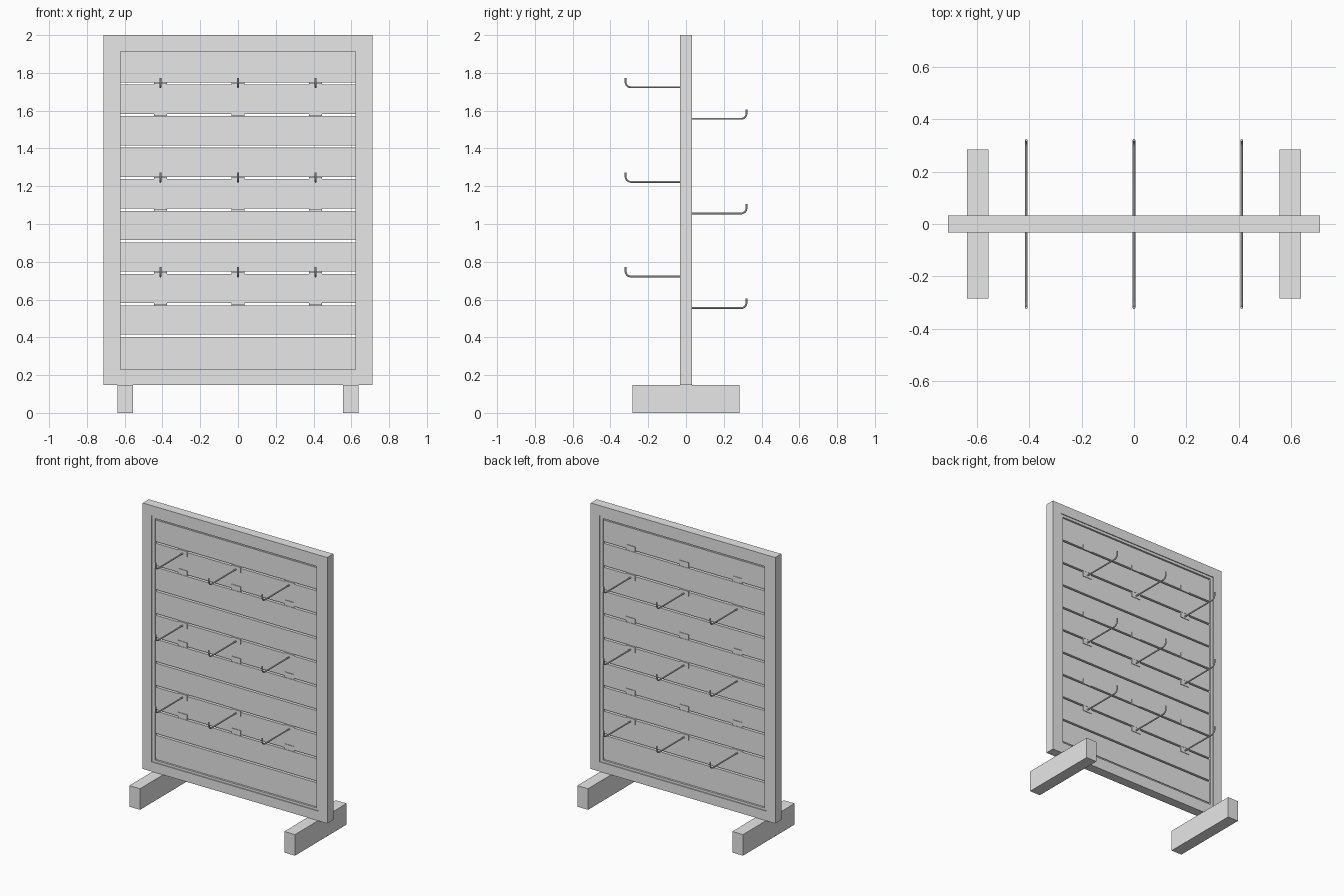
import bpy
import math

if "Cube" in bpy.data.objects:
    bpy.data.objects.remove(bpy.data.objects["Cube"], do_unlink=True)

grey = bpy.data.materials.new("neutral grey")
grey.use_nodes = True
GREY = (0.8, 0.8, 0.8, 1)
grey.diffuse_color = GREY
grey.node_tree.nodes["Principled BSDF"].inputs["Base Color"].default_value = GREY


def box(name, x, y, z):
    """Box spanning the given (low, high) ranges."""
    spans = (x, y, z)
    bpy.ops.mesh.primitive_cube_add(size=1, location=[sum(s) / 2 for s in spans])
    ob = bpy.context.object
    ob.name = name
    ob.scale = [s[1] - s[0] for s in spans]
    bpy.ops.object.transform_apply(location=False, rotation=False, scale=True)
    ob.data.materials.append(grey)
    return ob


def border(name, outer, inner, depth):
    """Rectangular ring; outer and inner are (half width, bottom, top)."""
    (ox, ob, ot), (ix, ib, it) = outer, inner
    faces = []
    verts = []
    for y in (-depth, depth):
        for hx, b, t in (outer, inner):
            verts += [(-hx, y, b), (hx, y, b), (hx, y, t), (-hx, y, t)]
    for i in range(4):
        j = (i + 1) % 4
        faces.append((i, j, j + 4, i + 4))
        faces.append((i + 8, i + 12, j + 12, j + 8))
        faces.append((i, i + 8, j + 8, j))
        faces.append((i + 4, j + 4, j + 12, i + 12))
    mesh = bpy.data.meshes.new(name)
    mesh.from_pydata(verts, [], faces)
    mesh.materials.append(grey)
    ring = bpy.data.objects.new(name, mesh)
    bpy.context.collection.objects.link(ring)


FRAME_D, MOULD_D, SLAT_D = 0.033, 0.027, 0.019
PITCH, FIRST_GAP, GAP = 0.167, 1.744, 0.012
gaps = [FIRST_GAP - PITCH * i for i in range(9)]

# Frame and the recessed moulding inside it
opening = (0.642, 0.215, 1.931)
panel = (0.622, 0.231, 1.913)
border("frame", (0.711, 0.148, 2.0), opening, FRAME_D)
border("inner_moulding", opening, panel, MOULD_D)

# Feet
for side, s in (("right", -1), ("left", 1)):
    box(side + "_foot", sorted((s * 0.556, s * 0.638)), (-0.284, 0.284), (0, 0.147))

# Slats separated by open slots, with thin rails at the top and bottom
tops = [1.9] + [g - GAP / 2 for g in gaps]
bottoms = [g + GAP / 2 for g in gaps] + [0.246]
for i, (top, bottom) in enumerate(zip(tops, bottoms)):
    box(f"slat_{i + 1}", (-0.622, 0.622), (-SLAT_D, SLAT_D), (bottom, top))
for name, z in (("top", (1.9, 1.913)), ("bottom", (0.231, 0.246))):
    box(name + "_rail", (-0.622, 0.622), (-0.014, 0.014), z)


# Hooks: plate below the slot, bridge through it, tab behind, upturned rod
def hook_rod(name, x, z, s):
    reach, bend, tip = 0.32, 0.028, 0.05
    points = [(x, s * SLAT_D, z)]
    for k in range(7):
        a = math.radians(15 * k)
        points.append((x, s * (reach - bend + bend * math.sin(a)),
                       z + bend * (1 - math.cos(a))))
    points.append((x, s * reach, z + tip))
    curve = bpy.data.curves.new(name, "CURVE")
    curve.dimensions = "3D"
    curve.bevel_depth = 0.005
    curve.bevel_resolution = 2
    curve.use_fill_caps = True
    spline = curve.splines.new("POLY")
    spline.points.add(len(points) - 1)
    for p, co in zip(spline.points, points):
        p.co = (*co, 1)
    curve.materials.append(grey)
    ob = bpy.data.objects.new(name, curve)
    bpy.context.collection.objects.link(ob)
    bpy.ops.object.select_all(action="DESELECT")
    ob.select_set(True)
    bpy.context.view_layer.objects.active = ob
    bpy.ops.object.convert(target="MESH")
    bpy.ops.object.shade_smooth_by_angle(angle=math.radians(40))


SHEET = 0.004
OUT = SLAT_D + SHEET
for face, s, start in (("front", -1, 0), ("back", 1, 1)):
    for row, g in enumerate(gaps[start::3][:3]):
        for col in range(3):
            x = 0.411 * (col - 1)
            tag = f"{face}_hook_{row + 1}_{col + 1}"
            wide = (x - 0.035, x + 0.035)
            box(tag + "_plate", wide, sorted((s * SLAT_D, s * OUT)), (g - 0.036, g + SHEET / 2))
            box(tag + "_bridge", wide, (-SLAT_D, SLAT_D), (g - SHEET / 2, g + SHEET / 2))
            box(tag + "_tab", wide, sorted((-s * SLAT_D, -s * OUT)), (g - SHEET / 2, g + 0.034))
            hook_rod(tag + "_rod", x, g - 0.02, s)
